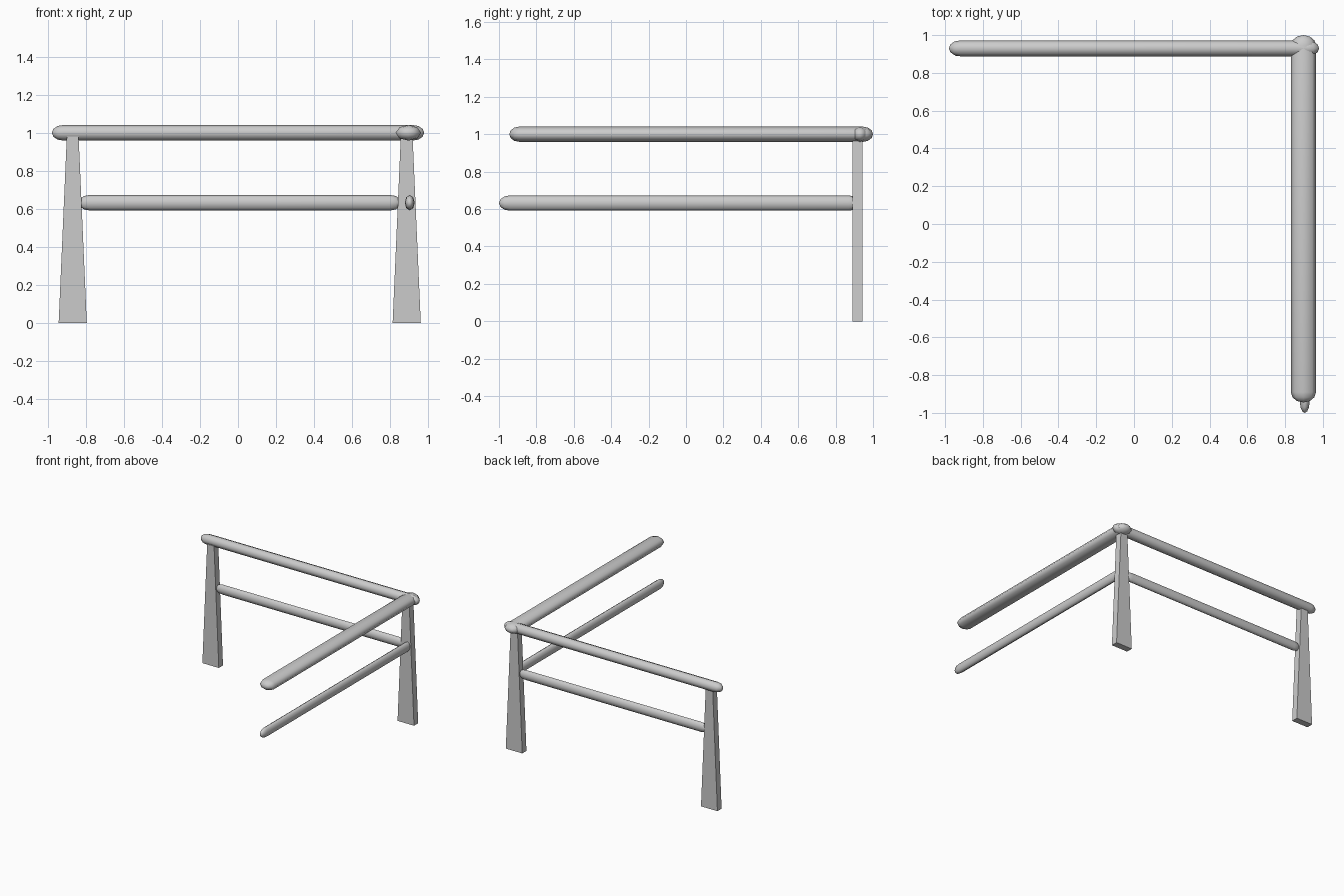
import bpy
import bmesh
from math import sin, cos, pi
from mathutils import Vector

if "Cube" in bpy.data.objects:
    bpy.data.objects.remove(bpy.data.objects["Cube"])

SIDES = 8


def finish(bm, name, smooth):
    bmesh.ops.recalc_face_normals(bm, faces=bm.faces)
    mesh = bpy.data.meshes.new(name)
    bm.to_mesh(mesh)
    bm.free()
    for p in mesh.polygons:
        p.use_smooth = smooth
    obj = bpy.data.objects.new(name, mesh)
    bpy.context.collection.objects.link(obj)
    return obj


def rail(name, axis, start, end, side, z, half_w, half_h, cap):
    """Oval bar with rounded ends along x or y; side is its other coordinate."""
    bm = bmesh.new()

    def vert(t, u, v):
        co = (t, side + u, z + v) if axis == 'x' else (side + u, t, z + v)
        return bm.verts.new(Vector(co))

    angles = [pi / 6 * i for i in range(3)]
    stations = [(start + cap * (1 - sin(a)), cos(a)) for a in reversed(angles)]
    stations += [(end - cap * (1 - sin(a)), cos(a)) for a in angles]
    rings = [[vert(t, half_w * s * cos(2 * pi * k / SIDES), half_h * s * sin(2 * pi * k / SIDES))
              for k in range(SIDES)] for t, s in stations]
    tips = [vert(start, 0, 0), vert(end, 0, 0)]
    for k in range(SIDES):
        n = (k + 1) % SIDES
        for a, b in zip(rings, rings[1:]):
            bm.faces.new((a[k], a[n], b[n], b[k]))
        bm.faces.new((tips[0], rings[0][n], rings[0][k]))
        bm.faces.new((tips[1], rings[-1][k], rings[-1][n]))
    return finish(bm, name, True)


def post(name, x, y):
    """Flat board post, tapering in width towards the top."""
    bm = bmesh.new()
    bmesh.ops.create_cube(bm, size=1)
    for v in bm.verts:
        width = 0.062 if v.co.z > 0 else 0.148
        v.co = Vector((x + v.co.x * width, y + v.co.y * 0.054, 0.98 if v.co.z > 0 else 0))
    return finish(bm, name, False)


# Posts
post("left_post", -0.87, 0.917)
post("corner_post", 0.888, 0.917)

# Back rails
rail("back_top_rail", 'x', -0.98, 0.98, 0.93, 1.0, 0.042, 0.041, 0.06)
rail("back_lower_rail", 'x', -0.84, 0.86, 0.917, 0.632, 0.026, 0.041, 0.06)

# Side rails
rail("side_top_rail", 'y', -0.945, 1.0, 0.897, 1.0, 0.067, 0.041, 0.055)
rail("side_lower_rail", 'y', -1.0, 0.93, 0.904, 0.632, 0.026, 0.041, 0.06)
